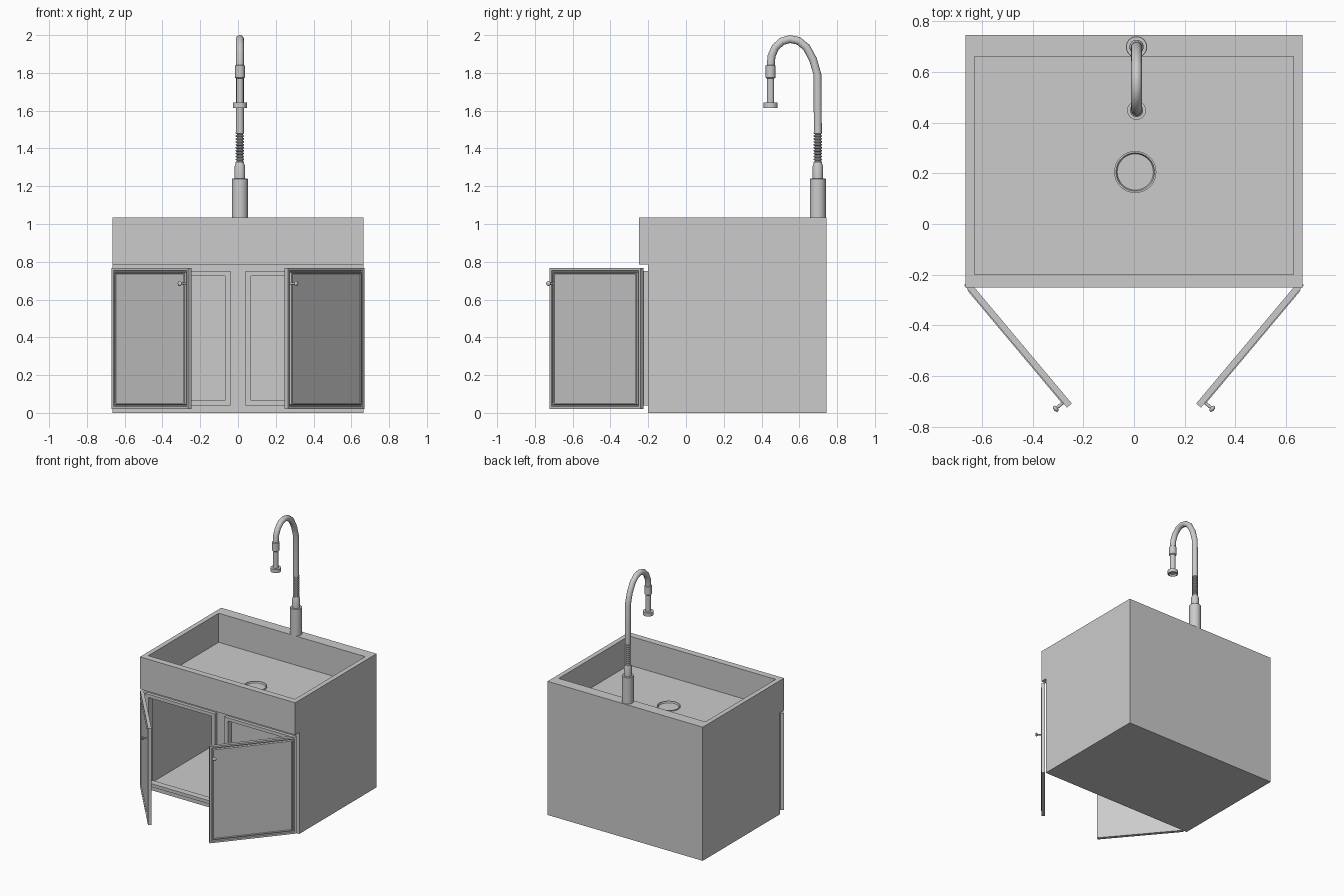
import bpy, bmesh, math
from mathutils import Vector, Matrix

if "Cube" in bpy.data.objects:
    bpy.data.objects.remove(bpy.data.objects["Cube"])


def make(name, bm, smooth=False):
    bmesh.ops.recalc_face_normals(bm, faces=bm.faces[:])
    me = bpy.data.meshes.new(name)
    bm.to_mesh(me)
    bm.free()
    ob = bpy.data.objects.new(name, me)
    bpy.context.collection.objects.link(ob)
    if smooth:
        bpy.ops.object.select_all(action='DESELECT')
        bpy.context.view_layer.objects.active = ob
        ob.select_set(True)
        bpy.ops.object.shade_smooth_by_angle(angle=math.radians(35))
    return ob


def add_box(bm, x0, x1, y0, y1, z0, z1):
    m = Matrix.Translation(((x0 + x1) / 2, (y0 + y1) / 2, (z0 + z1) / 2))
    m = m @ Matrix.Diagonal((x1 - x0, y1 - y0, z1 - z0, 1))
    return bmesh.ops.create_cube(bm, size=1, matrix=m)['verts']


def box(name, *dims):
    bm = bmesh.new()
    add_box(bm, *dims)
    return make(name, bm)


def lathe(name, profile, loc, n=32):
    """Revolve (radius, z) points around a vertical axis at loc; ends are capped."""
    bm = bmesh.new()
    rings = [[bm.verts.new((loc[0] + r * math.cos(2 * math.pi * i / n),
                            loc[1] + r * math.sin(2 * math.pi * i / n), z))
              for i in range(n)] for r, z in profile]
    for a, b in zip(rings, rings[1:]):
        for i in range(n):
            j = (i + 1) % n
            bm.faces.new((a[i], a[j], b[j], b[i]))
    bm.faces.new(rings[0])
    bm.faces.new(rings[-1])
    return make(name, bm, True)


def cut(target, cutter):
    cutter.hide_render = True
    mod = target.modifiers.new('cut', 'BOOLEAN')
    mod.operation = 'DIFFERENCE'
    mod.solver = 'EXACT'
    mod.object = cutter
    bpy.context.view_layer.objects.active = target
    bpy.ops.object.modifier_apply(modifier=mod.name)
    bpy.data.objects.remove(cutter)


# Cabinet and sink body: stepped side profile pushed across the width
bm = bmesh.new()
side = [(-0.2, 0), (0.745, 0), (0.745, 1.035), (-0.25, 1.035), (-0.25, 0.785), (-0.2, 0.785)]
face = bm.faces.new([bm.verts.new((-0.665, y, z)) for y, z in side])
ext = bmesh.ops.extrude_face_region(bm, geom=[face])['geom']
bmesh.ops.translate(bm, vec=(1.33, 0, 0), verts=[v for v in ext if isinstance(v, bmesh.types.BMVert)])
body = make('sink_cabinet', bm)

# Basin, drain recess, cupboard space and the two door openings
cut(body, box('basin_cutter', -0.628, 0.628, -0.2, 0.66, 0.81, 1.2))
cut(body, lathe('drain_cutter', [(0.065, 0.785), (0.083, 0.811), (0.083, 0.85)], (0.005, 0.205)))
cut(body, box('cupboard_cutter', -0.635, 0.635, -0.175, 0.715, 0.03, 0.765))
for s in (-1, 1):
    xs = sorted((s * 0.07, s * 0.61))
    cut(body, box('opening_cutter', *xs, -0.3, -0.1, 0.065, 0.725))

# Drain ring lip
lathe('drain_ring', [(0.083, 0.805), (0.083, 0.816), (0.076, 0.816), (0.065, 0.79), (0.065, 0.787)],
      (0.005, 0.205))

# Raised trim around each opening
for s, label in ((-1, 'left'), (1, 'right')):
    bm = bmesh.new()
    for a, b, z0, z1 in ((0.04, 0.07, 0.04, 0.75), (0.61, 0.64, 0.04, 0.75),
                         (0.07, 0.61, 0.04, 0.065), (0.07, 0.61, 0.725, 0.75)):
        add_box(bm, *sorted((s * a, s * b)), -0.225, -0.2, z0, z1)
    make(label + '_opening_trim', bm)

# Open doors with moulded border and a knob; local x runs from the hinge
for s, label in ((-1, 'left'), (1, 'right')):
    place = (Matrix.Translation((s * 0.65, -0.225, 0)) @ Matrix.Rotation(s * math.radians(50), 4, 'Z')
             @ Matrix.Diagonal((-s, 1, 1, 1)))
    bm = bmesh.new()
    add_box(bm, 0, 0.63, -0.025, 0, 0.02, 0.768)
    bm.normal_update()
    front = min(bm.faces, key=lambda f: f.calc_center_median().y)
    for width, depth in ((0.02, 0), (0.004, -0.01), (0.008, 0), (0.004, 0.014), (0.008, 0), (0.003, -0.008)):
        bmesh.ops.inset_region(bm, faces=[front], thickness=width)
        bmesh.ops.translate(bm, vec=(0, -depth, 0), verts=front.verts)
    bm.transform(place)
    make(label + '_door', bm)

    bm = bmesh.new()
    turn = Matrix.Translation((0.605, -0.042, 0.685)) @ Matrix.Rotation(math.pi / 2, 4, 'X')
    bmesh.ops.create_cone(bm, cap_ends=True, segments=16, radius1=0.006, radius2=0.006, depth=0.036, matrix=turn)
    bmesh.ops.create_uvsphere(bm, u_segments=16, v_segments=8, radius=0.014,
                              matrix=Matrix.Translation((0.605, -0.062, 0.685)) @ Matrix.Diagonal((1, 0.6, 1, 1)))
    bm.transform(place)
    make(label + '_knob', bm, True)

# Tap base, collar and ribbed spring
tap = (0.01, 0.698)
lathe('tap_base', [(0.042, 1.03), (0.042, 1.238), (0.04, 1.24)], tap)
lathe('tap_collar', [(0.028, 1.24), (0.028, 1.305), (0.022, 1.322)], tap)
ribs = []
for i in range(11):
    z = 1.32 + i * 0.0155
    ribs += [(0.016, z), (0.022, z + 0.004), (0.022, z + 0.009), (0.016, z + 0.013)]
lathe('tap_spring', ribs, tap, 24)

# Gooseneck pipe swept along its path
path = [(0.698, 1.485), (0.696, 1.79), (0.673, 1.87), (0.638, 1.935), (0.595, 1.97), (0.55, 1.979),
        (0.508, 1.967), (0.473, 1.935), (0.453, 1.89), (0.448, 1.83)]
bm = bmesh.new()
pts = [Vector((0.01, y, z)) for y, z in path]
n, last = 24, None
for k, p in enumerate(pts):
    t = (pts[min(k + 1, len(pts) - 1)] - pts[max(k - 1, 0)]).normalized()
    across = t.cross(Vector((1, 0, 0)))
    ring = [bm.verts.new(p + 0.021 * (Vector((1, 0, 0)) * math.cos(2 * math.pi * i / n)
                                      + across * math.sin(2 * math.pi * i / n))) for i in range(n)]
    if last:
        for i in range(n):
            bm.faces.new((last[i], last[(i + 1) % n], ring[(i + 1) % n], ring[i]))
    else:
        bm.faces.new(ring)
    last = ring
bm.faces.new(last)
make('tap_gooseneck', bm, True)

# Spout collar, tube and hollow spray head
lathe('spout', [(0.03, 1.63), (0.03, 1.615), (0.037, 1.615), (0.037, 1.642), (0.019, 1.642), (0.019, 1.77),
                (0.026, 1.775), (0.026, 1.838), (0.021, 1.842)], (0.01, 0.448))
